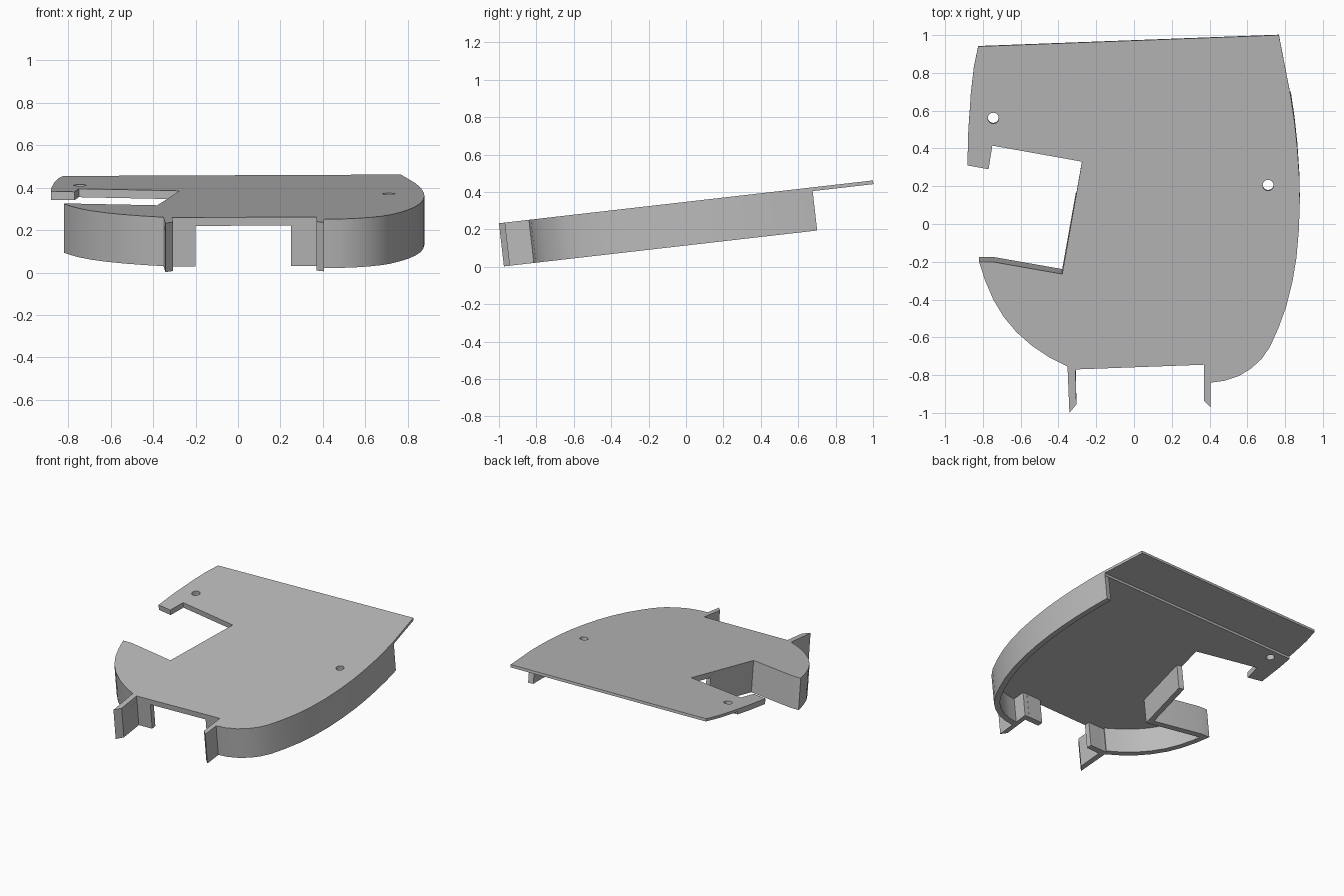
import bpy, bmesh, math
from mathutils import Vector

cube = bpy.data.objects.get("Cube")
if cube:
    bpy.data.objects.remove(cube, do_unlink=True)

SLOPE = math.atan(0.1145)   # whole cover leans up to the back
LIFT = 0.347
SKIN, STEP, DEPTH = -0.02, -0.04, -0.232
WALL = 0.04

grey = bpy.data.materials.new("plain_grey")
grey.use_nodes = True
grey.diffuse_color = (0.5, 0.5, 0.5, 1)
grey.node_tree.nodes["Principled BSDF"].inputs["Base Color"].default_value = (0.5, 0.5, 0.5, 1)


def slab(name, loops, top, bottom):
    """Extrude a flat outline, with later loops as holes, then tilt it."""
    curve = bpy.data.curves.new(name, "CURVE")
    curve.dimensions = "2D"
    curve.fill_mode = "BOTH"
    curve.extrude = (top - bottom) / 2
    for loop in loops:
        spline = curve.splines.new("POLY")
        spline.points.add(len(loop) - 1)
        for p, (x, y) in zip(spline.points, loop):
            p.co = (x, y / math.cos(SLOPE), 0, 1)
        spline.use_cyclic_u = True
    temp = bpy.data.objects.new(name + "_outline", curve)
    bpy.context.collection.objects.link(temp)
    graph = bpy.context.evaluated_depsgraph_get()
    mesh = bpy.data.meshes.new_from_object(temp.evaluated_get(graph))
    bpy.data.objects.remove(temp, do_unlink=True)
    bm = bmesh.new()
    bm.from_mesh(mesh)
    bmesh.ops.remove_doubles(bm, verts=bm.verts, dist=1e-5)
    bmesh.ops.translate(bm, verts=bm.verts, vec=(0, 0, (top + bottom) / 2))
    bmesh.ops.recalc_face_normals(bm, faces=bm.faces)
    bm.to_mesh(mesh)
    bm.free()
    mesh.materials.clear()
    mesh.materials.append(grey)
    obj = bpy.data.objects.new(name, mesh)
    obj.rotation_euler.x = SLOPE
    obj.location.z = LIFT
    bpy.context.collection.objects.link(obj)
    bpy.ops.object.select_all(action="DESELECT")
    obj.select_set(True)
    bpy.context.view_layer.objects.active = obj
    bpy.ops.object.shade_smooth_by_angle(angle=math.radians(25))
    return obj


def band(path):
    """Close a clockwise path into a strip of wall thickness on its inner side."""
    pts = [Vector(p) for p in path]
    normals = []
    for a, b in zip(pts, pts[1:]):
        d = (b - a).normalized()
        normals.append(Vector((d.y, -d.x)))
    inner = []
    for i, p in enumerate(pts):
        n0, n1 = normals[max(i - 1, 0)], normals[min(i, len(normals) - 1)]
        inner.append(tuple(p + (n0 + n1) * WALL / (1 + n0.dot(n1))))
    return list(path) + inner[::-1]


def circle(x, y, r, n=24):
    return [(x + r * math.cos(i * math.tau / n), y + r * math.sin(i * math.tau / n))
            for i in range(n)]


# Outline sections, clockwise from above
back_edge = [(-0.825, 0.94), (0.767, 1.0)]
right_side = [(0.83, 0.675), (0.85, 0.54), (0.865, 0.4), (0.875, 0.25), (0.878, 0.12),
              (0.873, -0.03), (0.86, -0.18), (0.838, -0.31), (0.805, -0.44),
              (0.765, -0.55), (0.72, -0.65), (0.675, -0.715), (0.62, -0.765),
              (0.555, -0.805), (0.48, -0.83), (0.405, -0.84)]
right_fin = [(0.405, -0.97), (0.37, -0.935)]
front_edge = [(0.37, -0.745), (-0.31, -0.77)]
left_fin = [(-0.305, -0.955), (-0.342, -1.0)]
left_arc = [(-0.352, -0.755), (-0.45, -0.705), (-0.54, -0.645), (-0.62, -0.575),
            (-0.69, -0.492), (-0.745, -0.4), (-0.788, -0.3), (-0.82, -0.2)]
notch = [(-0.75, -0.2), (-0.38, -0.265), (-0.275, 0.33), (-0.75, 0.415), (-0.77, 0.29)]
left_ear = [(-0.882, 0.31), (-0.877, 0.5), (-0.868, 0.62)]
ear_back = [(-0.865, 0.68), (-0.848, 0.83)]

body = right_side + right_fin + front_edge + left_fin + left_arc + notch + left_ear
holes = [circle(-0.745, 0.56, 0.029), circle(0.71, 0.205, 0.029)]

# Deck: thin skin over the full shape, thicker ahead of the back lip
slab("top_plate", [back_edge + body + ear_back] + holes, 0, SKIN)
slab("under_plate", [body] + holes, SKIN, STEP)

# Perimeter walls, the left one turning into the notch
slab("right_wall", [band(right_side)], STEP, DEPTH)
slab("left_wall", [band(left_arc + notch[:2] + [(-0.308, 0.14)])], STEP, DEPTH)

# Front fins and the short return walls beside them
slab("right_fin", [right_fin + [(0.37, -0.705), (0.405, -0.705)]], STEP, DEPTH)
slab("left_fin", [left_fin + [(-0.352, -0.73), (-0.31, -0.73)]], STEP, DEPTH)
slab("right_return_wall", [band([front_edge[0], (0.25, -0.749)])], STEP, DEPTH)
slab("left_return_wall", [band([(-0.2, -0.766), front_edge[1]])], STEP, DEPTH)
